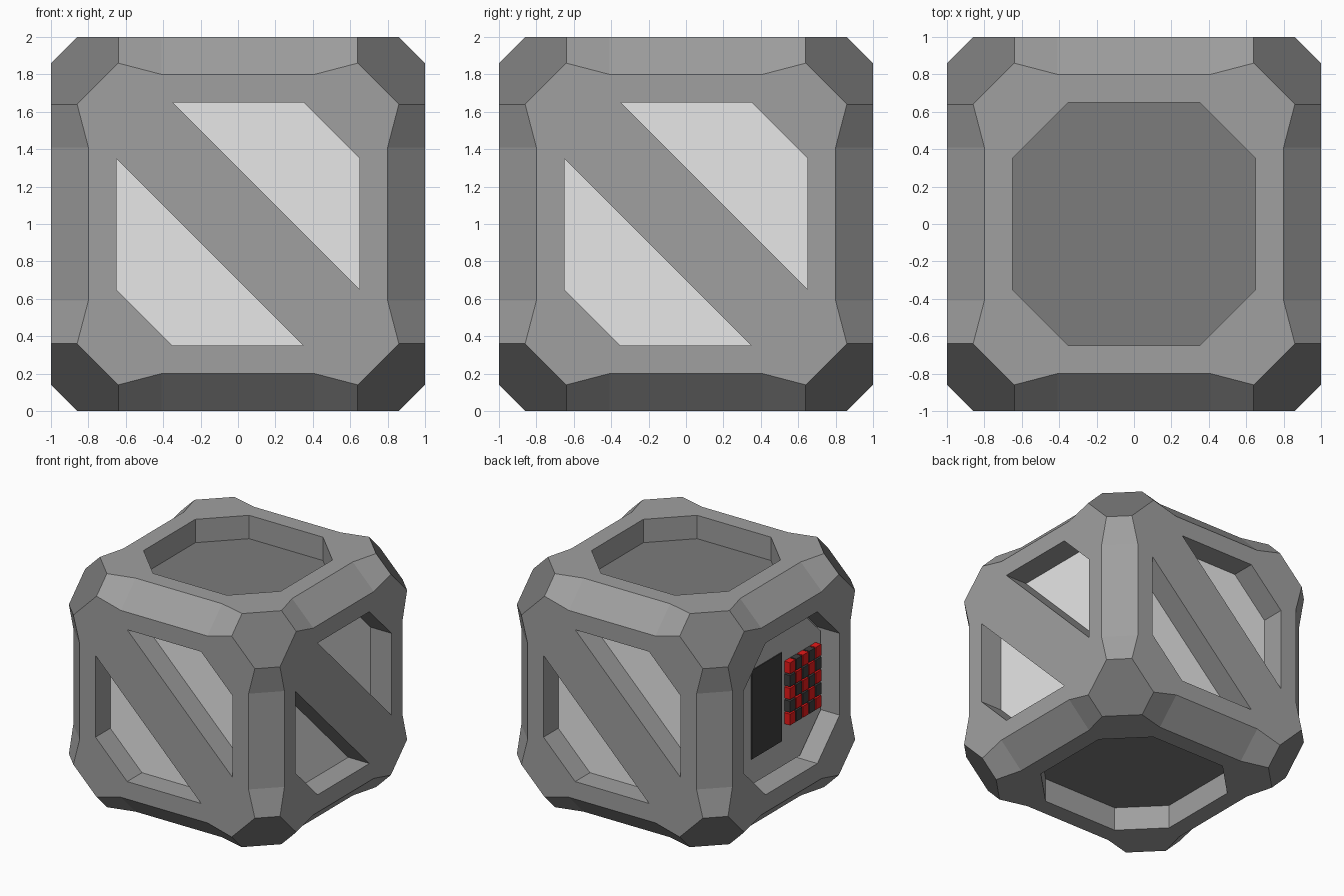
import bpy, bmesh
from itertools import product
from mathutils import Vector

if "Cube" in bpy.data.objects:
    bpy.data.objects.remove(bpy.data.objects["Cube"])


def material(name, r, g, b):
    m = bpy.data.materials.new(name)
    m.diffuse_color = (r, g, b, 1)
    m.use_nodes = True
    m.node_tree.nodes["Principled BSDF"].inputs["Base Color"].default_value = m.diffuse_color
    return m


FRAME = material("frame grey", .35, .35, .35)
DARK = material("dark grey", .2, .2, .2)
PALE = material("pale grey", .8, .8, .8)
PANEL = material("panel grey", .5, .5, .5)
BLACK = material("black", .05, .05, .05)
RED = material("red", .8, .01, .01)

FRONT, BACK = Vector((0, -1, 0)), Vector((0, 1, 0))
RIGHT, LEFT = Vector((1, 0, 0)), Vector((-1, 0, 0))
TOP, BOTTOM = Vector((0, 0, 1)), Vector((0, 0, -1))
SIDES = (FRONT, BACK, RIGHT, LEFT, TOP, BOTTOM)


def place(n, u, v, depth=0):
    """Point on the side with normal n, sunk inwards by depth."""
    up = Vector((0, 1, 0)) if n.z else Vector((0, 0, 1))
    return up.cross(n) * u + up * v + n * (1 - depth)


def finish(bm, name, mats):
    bmesh.ops.remove_doubles(bm, verts=bm.verts, dist=1e-4)
    bmesh.ops.recalc_face_normals(bm, faces=bm.faces)
    bmesh.ops.translate(bm, verts=bm.verts, vec=(0, 0, 1))
    me = bpy.data.meshes.new(name)
    bm.to_mesh(me)
    bm.free()
    for m in mats:
        me.materials.append(m)
    ob = bpy.data.objects.new(name, me)
    bpy.context.collection.objects.link(ob)
    return ob


def face(bm, pts, mat=0):
    bm.faces.new([bm.verts.new(p) for p in pts]).material_index = mat


def prism(bm, n, outline, outer, inner):
    """Closed prism on side n between two depths."""
    a = [place(n, u, v, outer) for u, v in outline]
    b = [place(n, u, v, inner) for u, v in outline]
    face(bm, a)
    face(bm, b[::-1])
    for i in range(len(a)):
        j = (i + 1) % len(a)
        face(bm, (a[i], b[i], b[j], a[j]))


def solid(name, n, outline, outer, inner, mat):
    bm = bmesh.new()
    prism(bm, n, outline, outer, inner)
    return finish(bm, name, [mat])


def octagon(r, c):
    return [(-c, r), (c, r), (r, c), (r, -c), (c, -r), (-c, -r), (-r, -c), (-r, c)]


def rect(u0, u1, v0, v1):
    return [(u0, v0), (u1, v0), (u1, v1), (u0, v1)]


# Frame shell: six flat sides, bevelled edges, dark corner caps
bm = bmesh.new()
for n in SIDES:
    loop, quarter = [], [(.41, .8), (.64, .86), (.86, .64), (.8, .41)]
    for _ in range(4):
        loop += quarter
        quarter = [(v, -u) for u, v in quarter]
    face(bm, [place(n, u, v) for u, v in loop])

profile = [(-.64, .86), (-.41, .8), (.41, .8), (.64, .86)]
for k in range(3):
    i, j = (k + 1) % 3, (k + 2) % 3
    for si, sj in product((-1, 1), repeat=2):
        def edge_point(t, a, b):
            p = Vector()
            p[k], p[i], p[j] = t, si * a, sj * b
            return p
        for (t0, w0), (t1, w1) in zip(profile, profile[1:]):
            face(bm, (edge_point(t0, 1, w0), edge_point(t1, 1, w1),
                      edge_point(t1, w1, 1), edge_point(t0, w0, 1)))

A, B = .64, .86
cap = [(A, 1, B), (B, 1, A), (1, B, A), (1, A, B), (B, A, 1), (A, B, 1)]
for s in product((-1, 1), repeat=3):
    face(bm, [[c * q for c, q in zip(p, s)] for p in cap], 1)
frame = finish(bm, "crate_frame", [FRAME, DARK])

# Recess cutter: octagons, and paired windows leaving a diagonal brace
upper = [(-.35, .65), (.35, .65), (.65, .35), (.65, -.35)]
lower = [(-u, -v) for u, v in upper]
bm = bmesh.new()
for n in SIDES:
    shapes = [upper, lower] if n in (FRONT, BACK, RIGHT) else [octagon(.65, .35)]
    for shape in shapes:
        prism(bm, n, shape, -.1, .207)
cutter = finish(bm, "recess_cutter", [FRAME])
cutter.hide_render = True
cutter.hide_viewport = True
mod = frame.modifiers.new("recesses", 'BOOLEAN')
mod.operation = 'DIFFERENCE'
mod.solver = 'EXACT'
mod.object = cutter

# Pale window panes and dark lid floors at the bottom of the recesses
for label, n in (("front", FRONT), ("back", BACK), ("right", RIGHT)):
    solid(label + "_upper_pane", n, upper, .2, .208, PALE)
    solid(label + "_lower_pane", n, lower, .2, .208, PALE)
for label, n in (("top", TOP), ("bottom", BOTTOM)):
    solid(label + "_floor", n, octagon(.65, .35), .2, .208, DARK)

# Control panel with screen and chequered keys on the left side
solid("control_panel", LEFT, octagon(.62, .34), .16, .208, PANEL)
solid("screen", LEFT, rect(-.32, .09, -.4, .36), .152, .161, BLACK)
for row in range(5):
    for col in range(5):
        u, v = .13 + col * .087, (row - 2) * .11
        solid(f"key_{row}_{col}", LEFT, rect(u, u + .075, v - .048, v + .048),
              .105, .161, BLACK if (row + col) % 2 else RED)
